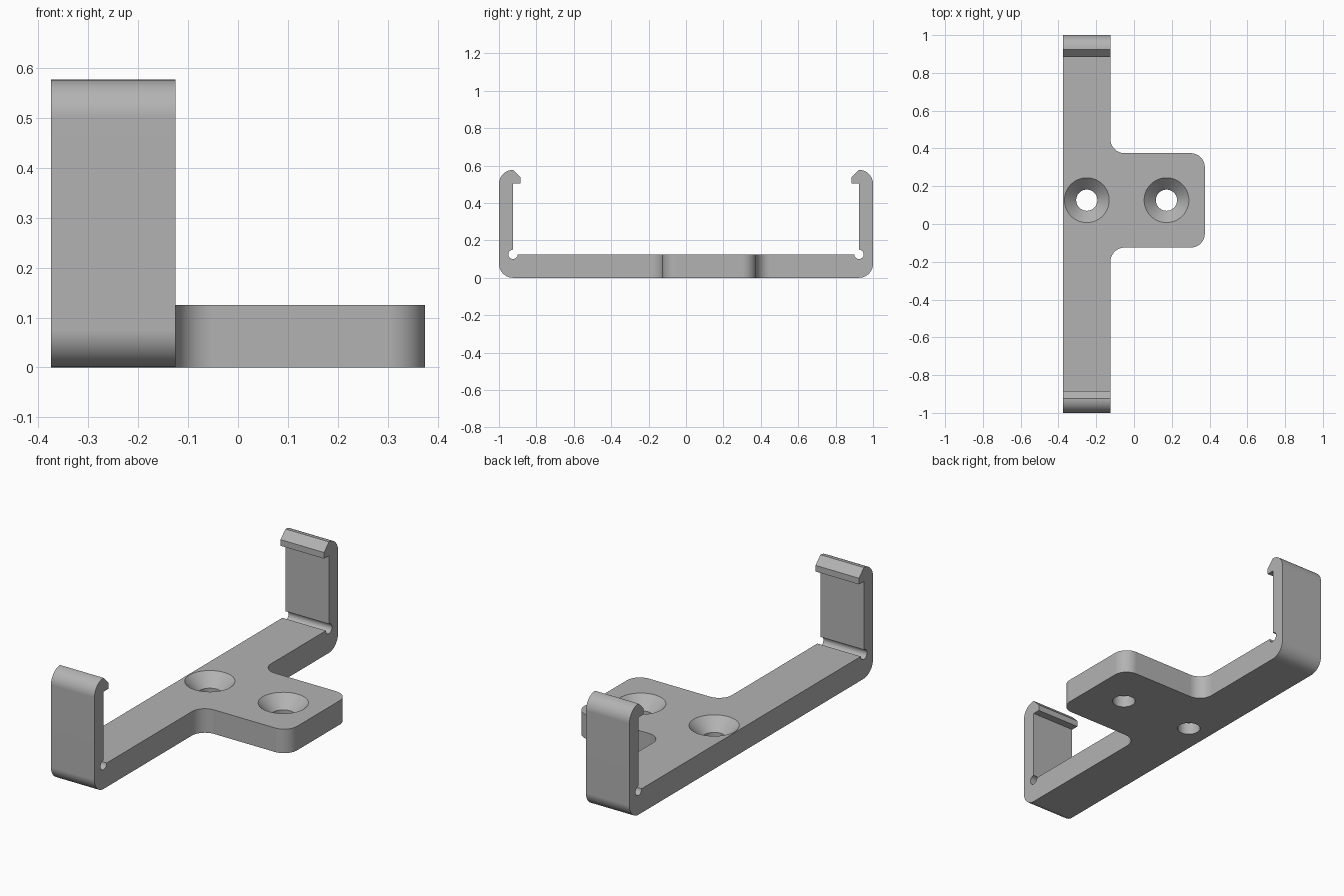
import bpy, bmesh, math
from mathutils import Matrix, Vector

cube = bpy.data.objects.get("Cube")
if cube:
    bpy.data.objects.remove(cube, do_unlink=True)

grey = bpy.data.materials.new("plain grey")
grey.use_nodes = True
colour = (0.45, 0.45, 0.45, 1)
grey.diffuse_color = colour
grey.node_tree.nodes["Principled BSDF"].inputs["Base Color"].default_value = colour

THICK = 0.125          # floor thickness
R = 0.075              # arm thickness and corner radius
LEFT, RIGHT = -0.375, -0.125   # strip sides


def arc(cx, cy, r, start, end, steps=12):
    angles = [math.radians(start + (end - start) * i / steps) for i in range(steps + 1)]
    return [(cx + r * math.cos(a), cy + r * math.sin(a)) for a in angles]


def make_object(name, bm):
    bmesh.ops.recalc_face_normals(bm, faces=bm.faces)
    mesh = bpy.data.meshes.new(name)
    bm.to_mesh(mesh)
    bm.free()
    mesh.materials.append(grey)
    obj = bpy.data.objects.new(name, mesh)
    bpy.context.collection.objects.link(obj)
    return obj


def extrude(name, points, direction):
    bm = bmesh.new()
    face = bm.faces.new([bm.verts.new(p) for p in points])
    result = bmesh.ops.extrude_face_region(bm, geom=[face], use_keep_orig=True)
    moved = [v for v in result["geom"] if isinstance(v, bmesh.types.BMVert)]
    bmesh.ops.translate(bm, verts=moved, vec=Vector(direction))
    return make_object(name, bm)


def cone(name, x, y, z, r_low, r_high, depth):
    bm = bmesh.new()
    bmesh.ops.create_cone(bm, cap_ends=True, segments=64, radius1=r_low, radius2=r_high,
                          depth=depth, matrix=Matrix.Translation((x, y, z + depth / 2)))
    return make_object(name, bm)


def combine(target, other, operation):
    bpy.context.view_layer.objects.active = target
    mod = target.modifiers.new(operation, "BOOLEAN")
    mod.operation, mod.solver, mod.object = operation, "EXACT", other
    bpy.ops.object.modifier_apply(modifier=mod.name)
    bpy.data.objects.remove(other, do_unlink=True)


# Strip with two hooked arms: half profile in (y, z), then mirrored
inner = 1 - R
half = arc(inner, R, R, -90, 0)                               # lower outer corner
half += arc(inner, 0.502, R, 0, 90)                           # rounded arm top
half += [(0.885, 0.537), (0.885, 0.505), (inner, 0.505)]      # hook
half += arc(inner, THICK, 0.025, 90, -180, 24)                # relief groove
profile = half + [(-y, z) for y, z in reversed(half)]
bracket = extrude("clip_bracket", [(LEFT, y, z) for y, z in profile], (RIGHT - LEFT, 0, 0))

# Mounting tab with rounded corners and fillets into the strip
low, high, side = -0.125, 0.375, 0.375
outline = [(-0.25, low - R)]
outline += arc(RIGHT + R, low - R, R, 180, 90)
outline += arc(side - R, low + R, R, -90, 0)
outline += arc(side - R, high - R, R, 0, 90)
outline += arc(RIGHT + R, high + R, R, 270, 180)
outline += [(-0.25, high + R)]
tab = extrude("mounting_tab", [(x, y, 0) for x, y in outline], (0, 0, THICK))
combine(bracket, tab, "UNION")

# Countersunk screw holes
for x in (-0.25, 0.172):
    combine(bracket, cone("screw_shaft", x, 0.126, -0.05, 0.056, 0.056, 0.15), "DIFFERENCE")
    combine(bracket, cone("screw_countersink", x, 0.126, THICK - 0.0625, 0.056, 0.1285, 0.0725),
            "DIFFERENCE")

# Smooth the curves and keep the flats crisp
bpy.ops.object.select_all(action="DESELECT")
bracket.select_set(True)
bpy.context.view_layer.objects.active = bracket
bpy.ops.object.shade_smooth_by_angle(angle=math.radians(25))
bracket.modifiers.new("flat faces", "WEIGHTED_NORMAL").keep_sharp = True
